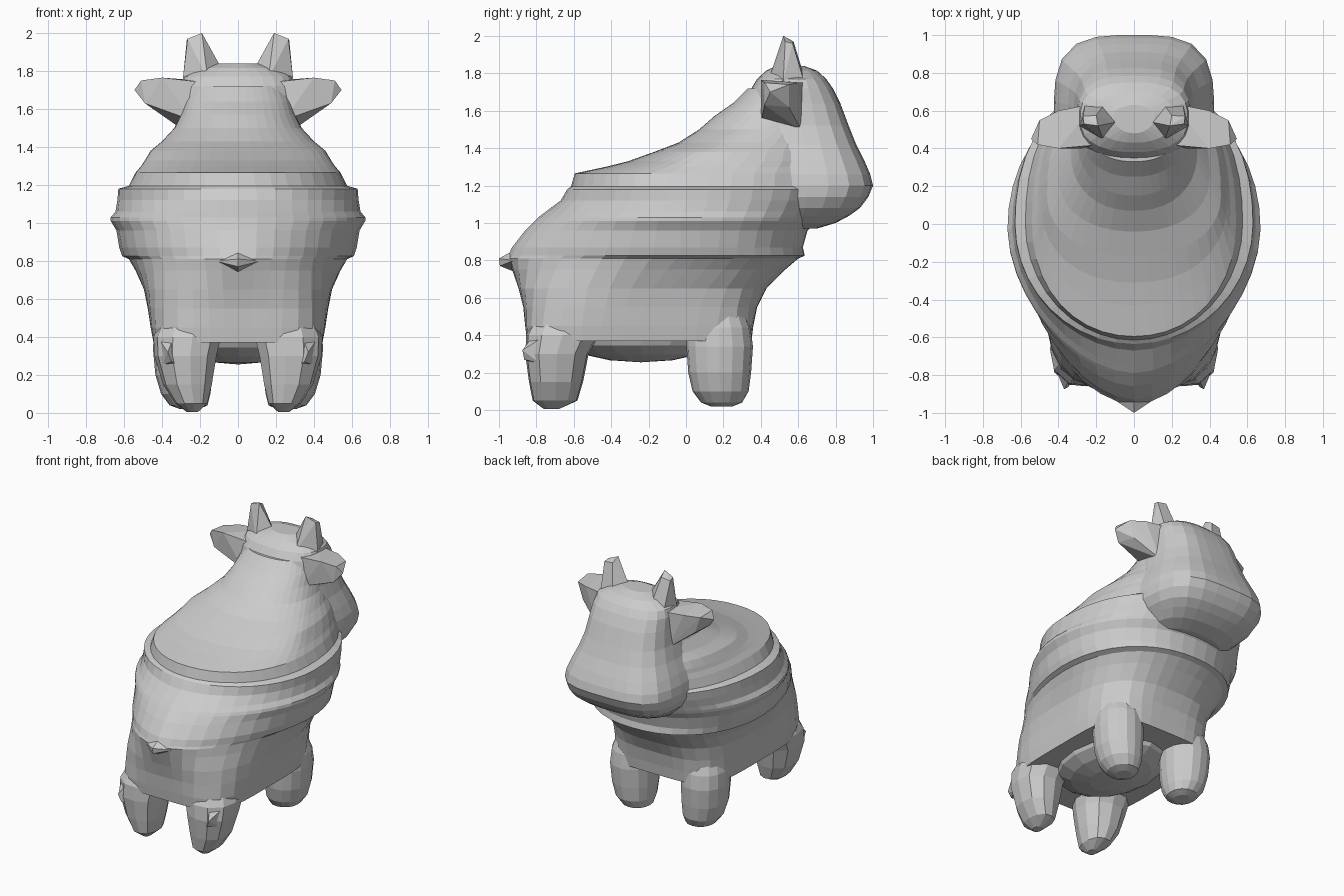
import bpy, bmesh, math
from mathutils import Vector


def ring(z, y0, yc, y1, hw, n_rear, n_front, cx=0.0, seg=40):
    """Horizontal egg-shaped slice: separate roundness toward the rear and the head."""
    pts = []
    for i in range(seg):
        a = 2 * math.pi * i / seg
        c, s = math.cos(a), math.sin(a)
        n = n_front if s >= 0 else n_rear
        r = (abs(c) ** n + abs(s) ** n) ** (-1 / n)
        pts.append(Vector((cx + hw * c * r, yc + (y1 - yc if s >= 0 else yc - y0) * s * r, z)))
    return pts


def finish(name, bm, mirror=False):
    bmesh.ops.recalc_face_normals(bm, faces=bm.faces[:])
    me = bpy.data.meshes.new(name)
    bm.to_mesh(me)
    bm.free()
    ob = bpy.data.objects.new(name, me)
    bpy.context.collection.objects.link(ob)
    if mirror:
        ob.modifiers.new("Mirror", "MIRROR")
    return ob


def loft(name, rings, mirror=False):
    bm = bmesh.new()
    rows = [[bm.verts.new(p) for p in r] for r in rings]
    for a, b in zip(rows, rows[1:]):
        for i in range(len(a)):
            j = (i + 1) % len(a)
            bm.faces.new((a[i], a[j], b[j], b[i]))
    bm.faces.new(rows[0][::-1])
    bm.faces.new(rows[-1])
    return finish(name, bm, mirror)


def hull(name, pts, mirror=True):
    bm = bmesh.new()
    for p in pts:
        bm.verts.new(p)
    res = bmesh.ops.convex_hull(bm, input=bm.verts[:])
    junk = {g for g in res["geom_interior"] if isinstance(g, bmesh.types.BMVert)}
    if junk:
        bmesh.ops.delete(bm, geom=list(junk), context="VERTS")
    return finish(name, bm, mirror)


# Torso below the blanket: z, rear y, widest y, front y, half width, rear/front roundness
torso = [
    (.37, -.85, -.25, .35, .445, 4.5, 4.5),
    (.45, -.86, -.25, .36, .46, 4.2, 4.2),
    (.55, -.87, -.22, .38, .475, 3.5, 3.6),
    (.65, -.895, -.18, .43, .495, 2.8, 2.9),
    (.75, -.93, -.10, .53, .54, 2.1, 2.4),
    (.81, -.955, -.05, .60, .575, 1.85, 2.2),
]
# Blanket bands wrapped around flanks and chest
blanket = [
    (.825, -.95, -.03, .635, .61, 1.75, 2.2),
    (.87, -.93, -.03, .625, .625, 1.75, 2.2),
    (.96, -.86, -.03, .65, .64, 1.75, 2.2),
    (1.01, -.81, -.03, .70, .67, 1.75, 2.1),
    (1.03, -.79, -.03, .71, .67, 1.75, 2.1),
    (1.06, -.75, -.02, .72, .645, 1.8, 2.2),
    (1.12, -.67, 0, .75, .635, 1.9, 2.2),
    (1.18, -.635, 0, .77, .63, 2.0, 2.2),
    (1.195, -.615, 0, .77, .575, 2.0, 2.3),
    (1.265, -.595, 0, .77, .54, 2.1, 2.4),
]
# Sloping back and neck
neck = [
    (1.30, -.43, .05, .77, .51, 2.2, 2.4),
    (1.33, -.31, .10, .77, .49, 2.2, 2.4),
    (1.38, -.17, .15, .75, .46, 2.2, 2.4),
    (1.43, -.04, .25, .73, .40, 2.2, 2.4),
    (1.50, .07, .38, .72, .335, 2.2, 2.4),
    (1.57, .15, .45, .70, .30, 2.2, 2.4),
    (1.64, .25, .48, .68, .28, 2.2, 2.4),
    (1.72, .33, .50, .66, .24, 2.2, 2.4),
]
loft("body_and_blanket", [ring(*r) for r in torso + blanket + neck])

# Boxy head, with the face leaning forward to a broad muzzle
head = [
    (.97, .40, .55, .70, .24, 2.5, 2.6),
    (1.00, .38, .55, .80, .31, 2.5, 2.8),
    (1.04, .36, .55, .875, .35, 2.5, 3.2),
    (1.08, .35, .55, .93, .39, 2.5, 3.4),
    (1.14, .35, .55, .975, .42, 2.5, 3.5),
    (1.20, .35, .55, 1.0, .425, 2.5, 3.5),
    (1.26, .35, .55, .985, .415, 2.5, 3.5),
    (1.33, .35, .55, .955, .39, 2.5, 3.4),
    (1.42, .34, .55, .91, .35, 2.5, 3.4),
    (1.52, .33, .54, .87, .32, 2.4, 3.3),
    (1.64, .32, .54, .825, .305, 2.4, 3.2),
    (1.72, .35, .54, .785, .30, 2.4, 3.0),
    (1.77, .38, .55, .75, .285, 2.3, 2.7),
    (1.815, .43, .56, .70, .21, 2.2, 2.4),
    (1.84, .48, .57, .63, .11, 2.0, 2.0),
]
loft("head", [ring(*r, seg=28) for r in head])

# Sagging belly
bm = bmesh.new()
bmesh.ops.create_uvsphere(bm, u_segments=16, v_segments=8, radius=1)
for v in bm.verts:
    v.co = Vector((v.co.x * .34, -.24 + v.co.y * .44, .40 + v.co.z * .145))
finish("belly", bm)

# Rounded front legs: z, centre x, centre y, half width, half depth
front = [(.02, .255, .19, .05, .06), (.04, .26, .19, .10, .11), (.10, .275, .185, .13, .15),
         (.20, .285, .18, .15, .168), (.34, .29, .18, .158, .178), (.44, .285, .175, .155, .17),
         (.56, .27, .16, .13, .14)]
loft("front_leg", [ring(z, y - d, y, y + d, w, 2.2, 2.2, x, 16) for z, x, y, w, d in front], True)

# Blocky tapering back legs
back = [(.005, .24, -.72, .03, .04), (.05, .245, -.70, .085, .12), (.15, .265, -.695, .13, .145),
        (.30, .275, -.69, .165, .17), (.40, .265, -.66, .18, .195), (.54, .25, -.62, .13, .16)]
loft("back_leg", [ring(z, y - d, y, y + d, w, 2.4, 2.4, x, 11) for z, x, y, w, d in back], True)

# Small tufts behind the back feet
hull("heel_tuft", [(.33, -.80, .42), (.41, -.78, .38), (.37, -.875, .32), (.35, -.865, .27),
                   (.40, -.78, .25), (.30, -.80, .24)])

# Ears
hull("ear", [(.18, .42, 1.74), (.20, .64, 1.75), (.24, .40, 1.54), (.29, .62, 1.49),
             (.40, .40, 1.765), (.40, .60, 1.75), (.51, .42, 1.75), (.545, .45, 1.70),
             (.50, .55, 1.74), (.49, .42, 1.63), (.46, .55, 1.62)])

# Horns
hull("horn", [(.09, .54, 1.82), (.16, .63, 1.79), (.26, .63, 1.76), (.29, .52, 1.76),
              (.16, .44, 1.76), (.19, .52, 2.0), (.20, .575, 1.97), (.27, .57, 1.96),
              (.265, .53, 1.97)])

# Tail nub
hull("tail", [(-.12, -.92, .80), (.12, -.92, .80), (0, -.91, .86), (0, -.92, .74),
              (0, -1.0, .81), (0, -.995, .77)], False)
